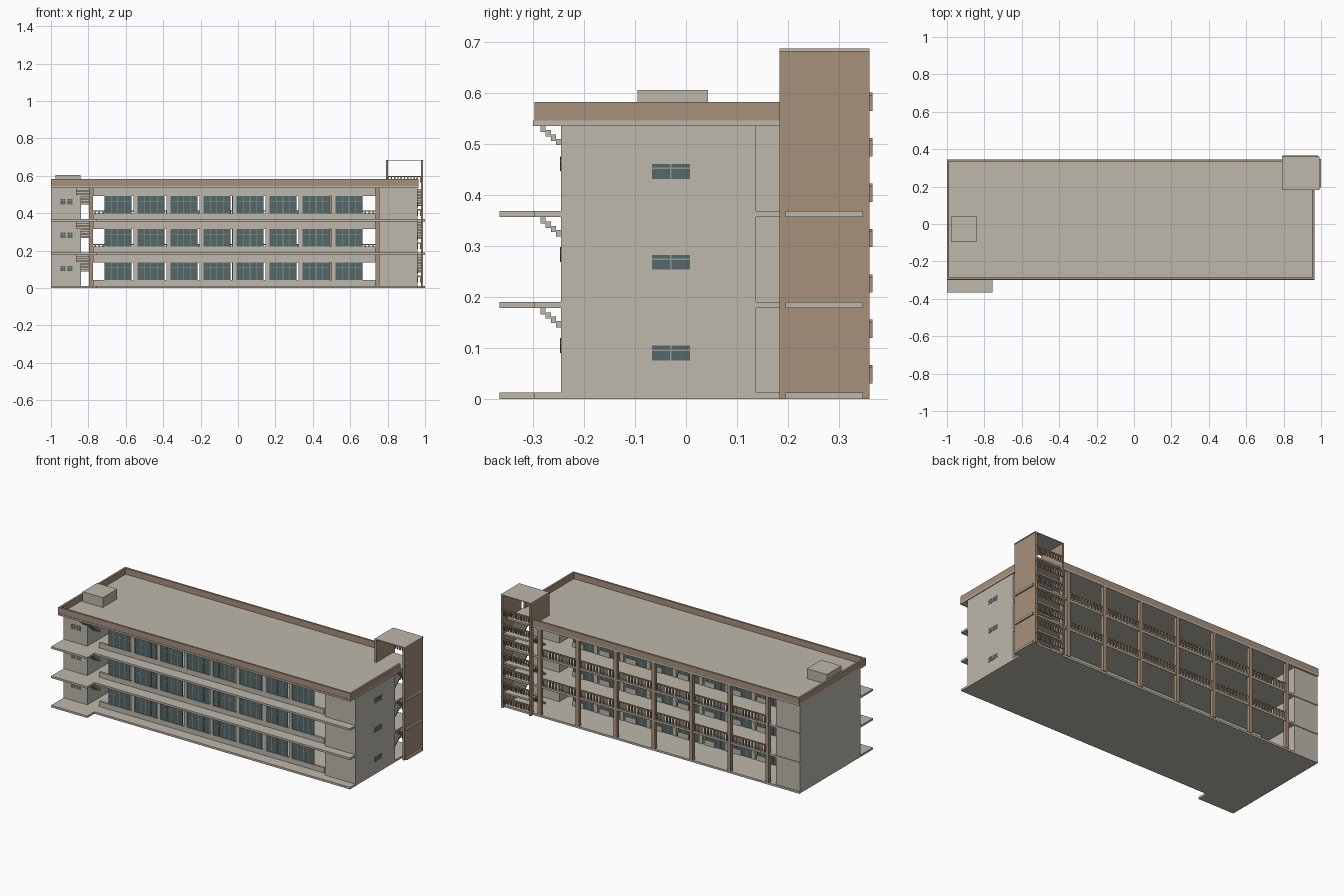
import bpy
import bmesh

default_cube = bpy.data.objects.get("Cube")
if default_cube:
    bpy.data.objects.remove(default_cube, do_unlink=True)


def make_material(name, colour):
    material = bpy.data.materials.new(name)
    material.use_nodes = True
    rgba = (*colour, 1)
    material.diffuse_color = rgba
    material.node_tree.nodes["Principled BSDF"].inputs["Base Color"].default_value = rgba
    return material


concrete = make_material("warm grey concrete", (.51, .48, .41))
brown = make_material("brown cladding", (.39, .28, .195))
glass = make_material("dark teal glass", (.09, .135, .14))
frame = make_material("pale window frame", (.28, .33, .32))


def build(name, material, boxes):
    """One object from boxes given as (x range, y range, z range)."""
    bm = bmesh.new()
    for ranges in boxes:
        corners = bmesh.ops.create_cube(bm, size=1)["verts"]
        for vert in corners:
            vert.co = [hi if c > 0 else lo for c, (lo, hi) in zip(vert.co, ranges)]
    mesh = bpy.data.meshes.new(name)
    bm.to_mesh(mesh)
    bm.free()
    mesh.materials.append(material)
    obj = bpy.data.objects.new(name, mesh)
    bpy.context.collection.objects.link(obj)
    return obj


def around(centre, width):
    return (centre - width / 2, centre + width / 2)


# Main levels and plan lines
slab = .012
floors = [0, .178, .356]
ceilings = [.178, .356, .535]
roof_z = .545
front, back = -.297, .34
wall_front, corridor = -.245, .137
left, right = -1, .96
tower_left, tower_right = .79, .99
tower_front, tower_back = .183, .36

# Floor slabs with the projecting corner landing and tower floors
slabs = []
for z in floors:
    level = (z, z + slab)
    slabs += [((left, tower_left), (front, back), level),
              ((tower_left, right), (front, tower_front), level),
              ((left, -.757), (-.365, front), level),
              ((tower_left, 1), (.195, .347), level),
              ((tower_left, right), (tower_front, .195), level)]
build("floor_slabs", concrete, slabs)
build("roof_slab", concrete, [((left, .965), (-.30, .345), (.535, roof_z))])

# Parapet around the roof
lip = .012
tall = (roof_z, .582)
build("parapet", brown, [
    ((left, .965), (front, front + lip), tall),
    ((left, tower_left), (.345 - lip, .345), tall),
    ((left, left + lip), (front, .345), tall),
    ((.965 - lip, .965), (front, tower_front), tall)])
build("roof_hatch", concrete, [((-.977, -.842), (-.095, .043), (roof_z, .605))])

# Solid end blocks, one storey at a time
build("left_block", concrete, [((left, -.84), (wall_front, .335), (z + slab, c))
                               for z, c in zip(floors, ceilings)])
build("right_block", concrete, [((.755, right), (wall_front, corridor), (z + slab, c))
                                for z, c in zip(floors, ceilings)])

# Columns along the open corridor
column_x = [-.785 + .255 * i for i in range(7)]
build("back_columns", brown, [(around(x, .022), (.322, .344), (slab, .535)) for x in column_x])

# Window panes and frame bars, gathered over the building
panes, bars = [], []


def window(axis, at, side, span, heights, columns):
    """Window on a wall across the given axis, facing along side."""
    def place(out, along, z):
        depth = tuple(sorted((at, at + side * out)))
        return (depth, along, z) if axis == "x" else (along, depth, z)

    lo, hi = span
    bottom, top = heights
    thin = .003
    panes.append(place(.001, span, heights))
    for i in range(1, columns):
        bars.append(place(.002, around(lo + (hi - lo) * i / columns, thin), heights))
    bars.append(place(.002, span, around(bottom + (top - bottom) * .7, thin)))


# Classroom facades: lintel, piers and eight glazed bays per storey
pitch = .1765
window_x = [-.642 + pitch * i for i in range(8)]
facade_span = (-.775, .735)
width = .145
front_walls, corridor_walls = [], []
for z, c in zip(floors, ceilings):
    sill, head, floor = z + .043, z + .137, z + slab
    for walls, y, side, foot in ((front_walls, -.225, -1, sill),
                                 (corridor_walls, corridor, 1, floor)):
        depth = tuple(sorted((y, y - side * .014)))
        walls.append((facade_span, depth, (head, c)))
        walls += [(around(x + pitch / 2 + .005, .021), depth, (foot, head))
                  for x in window_x[:-1]]
        if side < 0:
            walls.append((facade_span, depth, (floor, sill)))
        for x in window_x:
            # Front bays sit on the sill; corridor bays pair a door with a window
            halves = [((x - width / 2, x + width / 2), sill, 4)]
            if side > 0:
                halves = [((x - width / 2, x), floor, 2), ((x, x + width / 2), sill, 2)]
                walls.append(((x, x + width / 2), depth, (floor, sill)))
            for span, low, count in halves:
                window("y", y - side * .005, side, span, (low, head), count)
                window("y", y - side * .007, -side, span, (low, head), count)
build("front_facade", concrete, front_walls)
build("corridor_facade", concrete, corridor_walls)

# Small windows on the end blocks
for z in floors:
    window("x", right, 1, (-.067, .008), (z + .075, z + .104), 2)
    for x in (-.935, -.898):
        window("y", wall_front, -1, around(x, .028), (z + .09, z + .119), 2)
build("window_panes", glass, panes)
build("window_bars", frame, bars)


# Stepped flights
def flight(span, y_start, run, z_start, rise, count):
    return [(span, tuple(sorted((y_start + run * i, y_start + run * (i + 1)))),
             (z_start + rise * i - .004, z_start + rise * (i + 1)))
            for i in range(count)]


steps = []
for c in ceilings:
    steps += flight((-.865, -.795), -.185, -.01, c - .085, .0085, 10)
build("corner_stairs", concrete, steps)


# Railings with upright balusters
def railing(x_range, y_range, bottom, top, gap, bar):
    lo, hi = x_range
    count = max(1, round((hi - lo) / gap))
    parts = [(x_range, y_range, (top - .006, top))]
    for i in range(count):
        x = lo + (hi - lo) * (i + .5) / count
        parts.append((around(x, bar), y_range, (bottom, top)))
    return parts


rails = []
for z in floors[1:]:
    for a, b in zip(column_x, column_x[1:]):
        rails += railing((a + .011, b - .011), (.33, .338), z + slab, z + .058, .021, .008)
build("corridor_railings", brown, rails)

# Stair tower: side walls, post, cap, landings and flights
wall = .012
cap_z = .681
build("tower_walls", brown, [
    ((tower_right - wall, tower_right), (tower_front, tower_back), (0, cap_z)),
    ((tower_left, tower_left + wall), (tower_front, tower_back), (roof_z, cap_z)),
    ((tower_left, tower_left + wall), (.335, tower_back), (0, roof_z))])
build("tower_cap", concrete, [((tower_left, tower_right + .003), (tower_front, tower_back),
                               (cap_z, .686))])
inside = (tower_left + wall, tower_right - wall)
centre_x = sum(inside) / 2
landings, tower_rails = [], []
for z in floors:
    half = z + .089
    landings.append((inside, (.29, .35), (half - .006, half + .004)))
    landings += flight((inside[0], centre_x), .2, .009, z + slab, .0077, 10)
    landings += flight((centre_x, inside[1]), .29, -.009, half, .0085, 10)
build("tower_stairs", concrete, landings)
for i in range(7):
    base = .089 * i + .03
    tower_rails += railing((tower_left + .005, tower_right - .005), (.355, .365),
                           base, base + .036, .017, .007)
build("tower_railings", brown, tower_rails)
